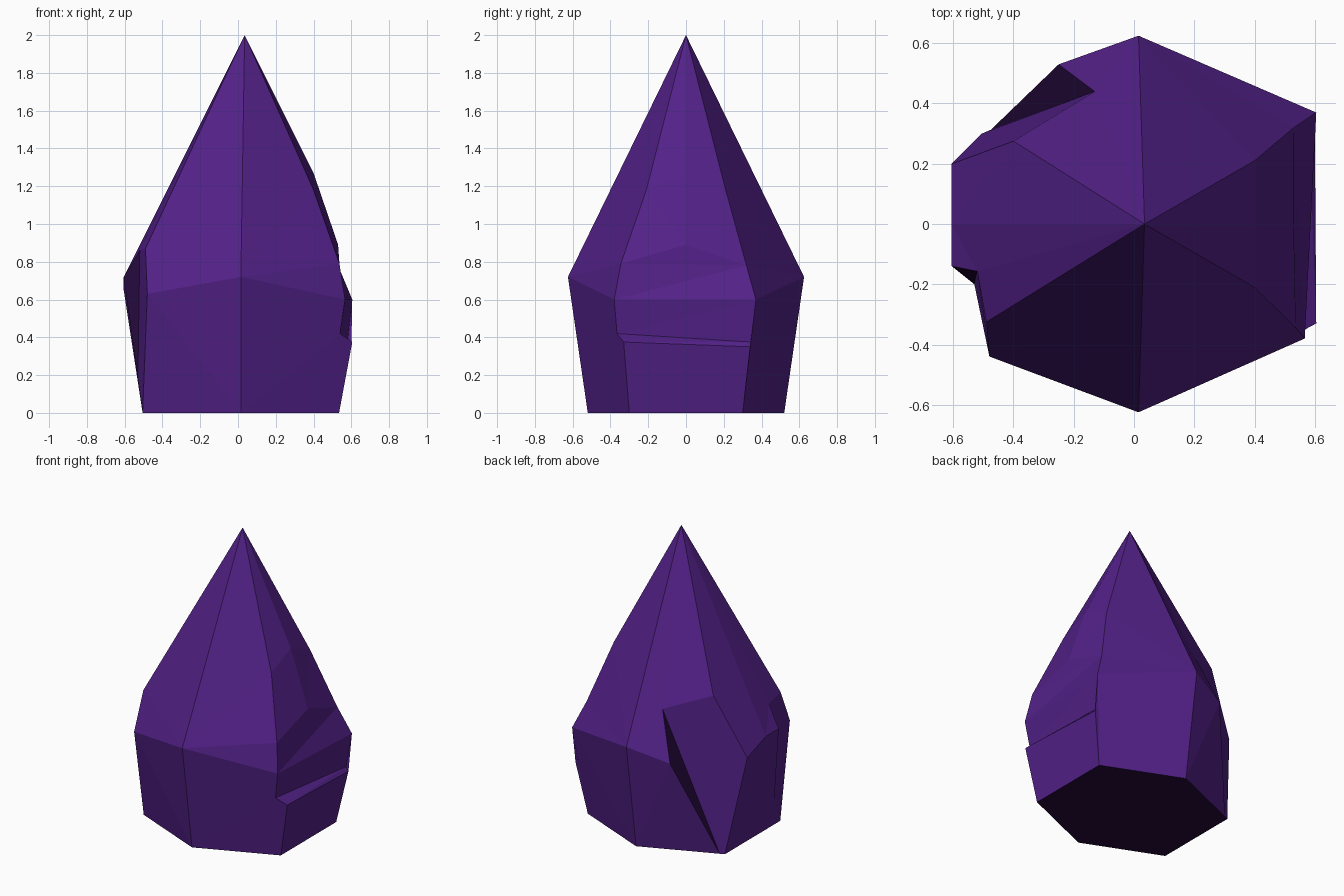
import bpy, bmesh

if "Cube" in bpy.data.objects:
    bpy.data.objects.remove(bpy.data.objects["Cube"])

# Purple crystal skin, and a darker purple for the broken walls and the underside
PURPLE, DARK = 0, 1
colours = [("deep purple crystal", (0.085, 0.015, 0.245, 1)),
           ("dark purple break", (0.018, 0.003, 0.045, 1))]

bm = bmesh.new()


def rib(*points):
    return [bm.verts.new(p) for p in points]


def face(*verts, colour=PURPLE):
    f = bm.faces.new(verts)
    f.material_index = colour
    bmesh.ops.triangulate(bm, faces=[f])


# Ribs running from the base up towards the tip
apex = bm.verts.new((0.035, 0, 2))
front = rib((0.015, -0.52, 0), (0.015, -0.625, 0.72))
back = rib((0.015, 0.52, 0), (0.015, 0.625, 0.72))
front_right = rib((0.535, -0.30, 0), (0.605, -0.33, 0.375), (0.54, -0.365, 0.42),
                  (0.567, -0.38, 0.60), (0.537, -0.345, 0.79), (0.40, -0.21, 1.18))
back_right = rib((0.535, 0.30, 0), (0.60, 0.34, 0.35), (0.58, 0.345, 0.375),
                 (0.605, 0.37, 0.60), (0.53, 0.32, 0.78), (0.40, 0.21, 1.18))
right = rib((0.53, 0, 0.89), (0.40, 0, 1.27))
front_left = rib((-0.505, -0.30, 0), (-0.48, -0.44, 0.63), (-0.49, -0.325, 0.87))
back_left = rib((-0.505, 0.30, 0), (-0.475, 0.313, 0), (-0.25, 0.53, 0.64),
                (-0.13, 0.44, 0.95), (-0.40, 0.275, 1.05))
left = rib((-0.605, 0.20, 0.65), (-0.605, 0.0, 0.72), (-0.605, -0.14, 0.72),
           (-0.52, -0.157, 0.86), (-0.53, -0.20, 0.18))

# Right side with its split ledge
for i in range(4):
    face(front_right[i], back_right[i], back_right[i + 1], front_right[i + 1])
face(front_right[4], back_right[4], right[0])

# Upper right facets, and the front and back panels beside them
for middle, side in ((front, front_right), (back, back_right)):
    face(side[4], right[0], right[1], side[5])
    face(side[5], right[1], apex)
    face(middle[0], *side[:4], middle[1])
    face(middle[1], side[3], side[4])
    face(middle[1], side[4], side[5])
    face(middle[1], side[5], apex)

# Front left panels, chipped corner and its wall
face(front[0], front[1], front_left[1], front_left[0])
face(front[1], apex, front_left[2], front_left[1])
face(front_left[0], front_left[1], left[4])
face(front_left[1], front_left[2], left[3], left[4])
face(left[4], left[3], left[2], colour=DARK)

# Left side
face(front_left[0], left[4], left[2], left[1], left[0], back_left[0])
face(apex, back_left[4], left[1])
face(apex, left[1], left[2], left[3])
face(apex, left[3], front_left[2])
face(back_left[4], left[0], left[1])

# Back left panels
base, foot, lip, tip, crest = back_left
face(back[0], foot, lip, back[1])
face(back[1], lip, tip)
face(back[1], tip, apex)
face(apex, tip, crest)

# Large chip and its dark wall
face(foot, tip, lip, colour=DARK)
face(base, left[0], crest)
face(base, crest, tip)
face(base, tip, foot)

# Flat underside
face(front[0], front_left[0], base, foot, back[0], back_right[0], front_right[0], colour=DARK)

bmesh.ops.recalc_face_normals(bm, faces=bm.faces[:])
mesh = bpy.data.meshes.new("crystal")
bm.to_mesh(mesh)
bm.free()
for name, colour in colours:
    material = bpy.data.materials.new(name)
    material.diffuse_color = colour
    material.use_nodes = True
    material.node_tree.nodes["Principled BSDF"].inputs["Base Color"].default_value = material.diffuse_color
    mesh.materials.append(material)
bpy.context.collection.objects.link(bpy.data.objects.new("crystal", mesh))
